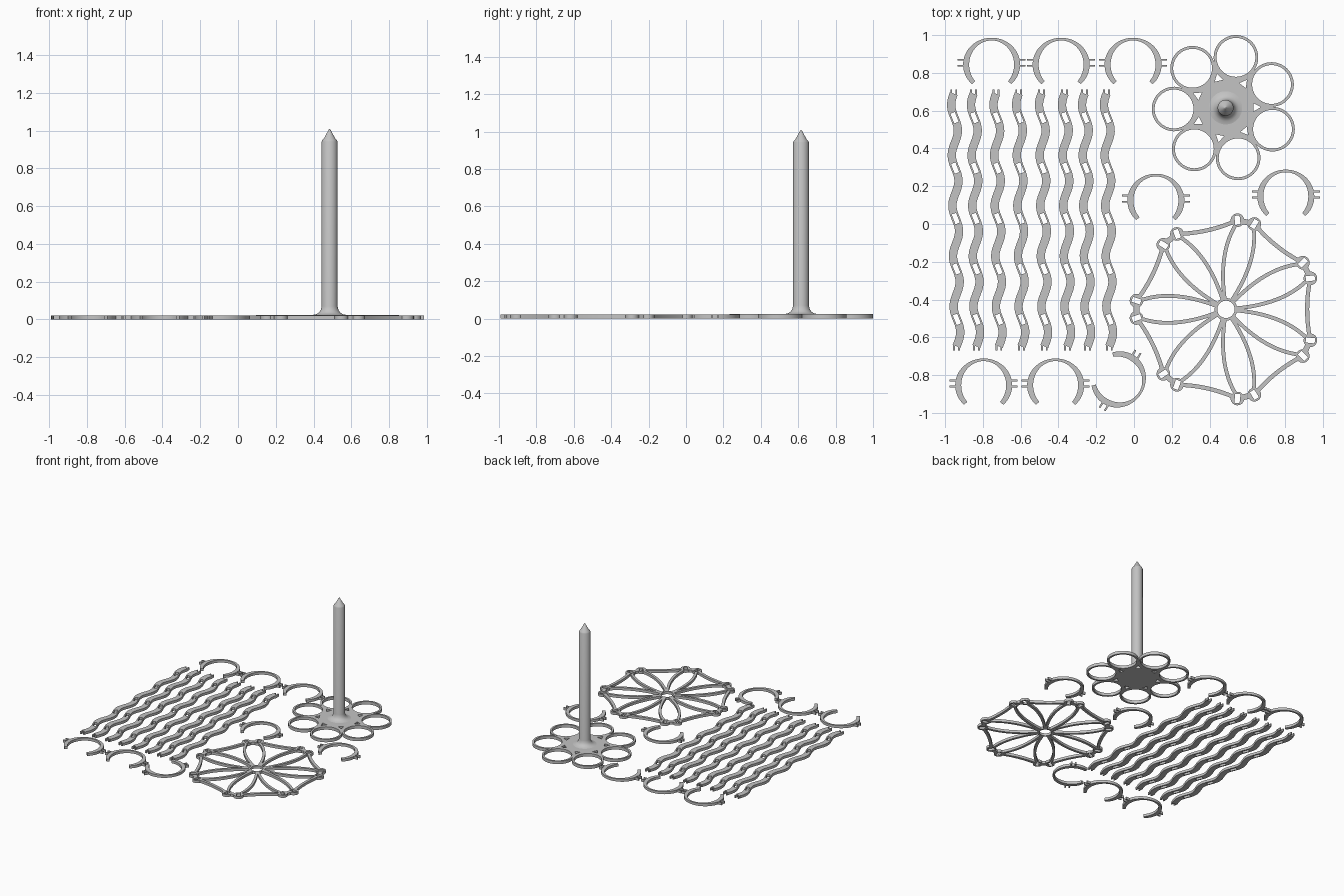
import bpy, bmesh
from math import sin, cos, pi, radians, hypot
from mathutils import Matrix, Vector

cube = bpy.data.objects.get("Cube")
if cube:
    bpy.data.objects.remove(cube, do_unlink=True)

grey = bpy.data.materials.new("light_grey")
grey.use_nodes = True
grey.diffuse_color = (0.55, 0.55, 0.55, 1)
grey.node_tree.nodes["Principled BSDF"].inputs["Base Color"].default_value = (0.55, 0.55, 0.55, 1)

THICK = 0.021
SEVENTH = 2 * pi / 7


def finish(name, bm, loc=(0, 0), turn=0.0):
    bmesh.ops.recalc_face_normals(bm, faces=bm.faces[:])
    mesh = bpy.data.meshes.new(name)
    bm.to_mesh(mesh)
    bm.free()
    mesh.materials.append(grey)
    ob = bpy.data.objects.new(name, mesh)
    bpy.context.collection.objects.link(ob)
    ob.location = (loc[0], loc[1], 0)
    ob.rotation_euler.z = turn
    bpy.ops.object.select_all(action='DESELECT')
    ob.select_set(True)
    bpy.context.view_layer.objects.active = ob
    bpy.ops.object.shade_smooth_by_angle(angle=radians(35))
    return ob


def plate(name, shapes, loc=(0, 0), turn=0.0, height=THICK):
    """Each shape is an outline followed by its holes, raised to a flat solid."""
    bm = bmesh.new()
    for loops in shapes:
        rims = ([], [])
        for loop in loops:
            low, high = [[bm.verts.new((x, y, z)) for x, y in loop] for z in (0, height)]
            for ring, edges in zip((low, high), rims):
                for i, v in enumerate(ring):
                    edges.append(bm.edges.new((ring[i - 1], v)))
            for i in range(len(loop)):
                bm.faces.new((low[i - 1], low[i], high[i], high[i - 1]))
        for edges in rims:
            bmesh.ops.triangle_fill(bm, edges=edges, use_beauty=True, normal=(0, 0, 1))
    return finish(name, bm, loc, turn)


def arc(cx, cy, r, a0, a1, n):
    return [(cx + r * cos(a0 + (a1 - a0) * i / n), cy + r * sin(a0 + (a1 - a0) * i / n))
            for i in range(n + 1)]


def circle(cx, cy, r, n=40):
    return arc(cx, cy, r, 0, 2 * pi, n)[:-1]


def spin(loop, a):
    return [(x * cos(a) - y * sin(a), x * sin(a) + y * cos(a)) for x, y in loop]


def ribbon(path, width):
    """Outline of a band along a path; width is a function of 0..1."""
    left, right = [], []
    last = len(path) - 1
    for i, (x, y) in enumerate(path):
        (ax, ay), (bx, by) = path[max(i - 1, 0)], path[min(i + 1, last)]
        d = hypot(bx - ax, by - ay)
        nx, ny = (ay - by) / d, (bx - ax) / d
        w = width(i / last) / 2
        left.append((x + nx * w, y + ny * w))
        right.append((x - nx * w, y - ny * w))
    return left + right[::-1]


def bend(p, q, r, t0=0.0, t1=1.0, n=16):
    out = []
    for i in range(n + 1):
        t = t0 + (t1 - t0) * i / n
        out.append(tuple((1 - t) ** 2 * a + 2 * t * (1 - t) * b + t * t * c
                         for a, b, c in zip(p, q, r)))
    return out


def box(cx, cy, hx, hy):
    return [(cx - hx, cy - hy), (cx + hx, cy - hy), (cx + hx, cy + hy), (cx - hx, cy + hy)]


# Base with seven cup rings around a solid middle
base_at = (0.485, 0.615)
reach, ring_out, ring_in = 0.273, 0.118, 0.103
outline, holes = [], []
for k in range(7):
    a = radians(78.4) + k * SEVENTH
    cx, cy = reach * cos(a), reach * sin(a)
    outline += arc(cx, cy, ring_out, a - radians(112), a + radians(112), 36)
    holes.append(circle(cx, cy, ring_in))
    holes.append(spin([(0.148, -0.022), (0.187, 0), (0.148, 0.022)], a + SEVENTH / 2))
plate("ring_base", [[outline] + holes], base_at, height=0.024)

# Pointed post with a flared foot
profile = [(0.088, 0.02), (0.088, 0.024), (0.07, 0.028), (0.056, 0.037), (0.047, 0.05),
           (0.042, 0.07), (0.042, 0.942), (0.038, 0.951), (0.03, 0.959), (0.004, 1.006), (0, 1.01)]
bm = bmesh.new()
verts = [bm.verts.new((r, 0, z)) for r, z in profile]
edges = [bm.edges.new(pair) for pair in zip(verts, verts[1:])]
bmesh.ops.spin(bm, geom=verts + edges, cent=(0, 0, 0), axis=(0, 0, 1), angle=2 * pi, steps=48)
bmesh.ops.remove_doubles(bm, verts=bm.verts[:], dist=0.0002)
finish("post", bm, base_at)

# Wheel: hub, seven leaf-shaped spokes, slotted lugs and inward-curving rim
shapes = [[circle(0, 0, 0.06), circle(0, 0, 0.046)]]
lug_x, lug_y = 0.474, 0.046
for k in range(7):
    a = pi + k * SEVENTH
    for s in (-1, 1):
        slot = [(x + lug_x, y + s * lug_y) for x, y in spin(box(0, 0, 0.024, 0.014), s * 0.33)]
        shapes.append([spin(circle(lug_x, s * lug_y, 0.036, 28), a), spin(slot, a)])
        arm = bend((0.05, s * 0.018), (0.28, s * 0.105), (0.446, s * 0.05))
        shapes.append([spin(ribbon(arm, lambda t: 0.02), a)])
    shapes.append([spin(box(lug_x, 0, 0.015, 0.02), a)])
    start = (lug_x, lug_y)
    end = spin([(lug_x, -lug_y)], SEVENTH)[0]
    middle = spin([(0.413, 0)], SEVENTH / 2)[0]
    shapes.append([spin(ribbon(bend(start, middle, end, 0.09, 0.91), lambda t: 0.022), a)])
plate("spoked_wheel", shapes, (0.487, -0.452))

# Wavy slats with five slots and a pair of pegs at each end
TOP, BOTTOM, FIRST_SLOT, PITCH = 0.69, -0.648, 0.563, 0.267


def wave(y):
    return (0.016 * (TOP - y) / (TOP - BOTTOM) + 0.017 * sin(2 * pi * (FIRST_SLOT - y) / PITCH), y)


def stretch(y0, y1, n):
    return [wave(y0 + (y1 - y0) * i / n) for i in range(n + 1)]


slat = [ribbon(stretch(TOP, BOTTOM, 80), lambda t: 0.044)]
for k in range(5):
    y = FIRST_SLOT - k * PITCH
    slat.append(ribbon(stretch(y + 0.026, y - 0.026, 4), lambda t: 0.025))
slat_shapes = [slat]
for y, s in ((TOP, 1), (BOTTOM, -1)):
    for side in (-0.013, 0.013):
        slat_shapes.append([box(wave(y)[0] + side, y + s * 0.006, 0.005, 0.015)])
for i, x in enumerate((-0.952, -0.847, -0.728, -0.608, -0.487, -0.365, -0.259, -0.143)):
    plate(f"wavy_slat_{i + 1}", slat_shapes, (x, 0))

# Open clips, thin at the crown, with two pegs on each side
clip_path = arc(0, 0, 0.135, radians(-45), radians(225), 48)
clip_shapes = [[ribbon(clip_path, lambda t: 0.014 + 0.018 * sin(radians(270) * (t - 0.5)) ** 2)]]
for s in (-1, 1):
    for y in (0.026, -0.006):
        clip_shapes.append([box(s * 0.158, y, 0.022, 0.005)])
clips = [(-0.754, 0.844, 0), (-0.386, 0.844, 0), (-0.005, 0.844, 0), (0.116, 0.124, 0),
         (0.804, 0.146, 0), (-0.796, -0.854, 0), (-0.415, -0.854, 0), (-0.082, -0.823, -122)]
for i, (x, y, turn) in enumerate(clips):
    plate(f"open_clip_{i + 1}", clip_shapes, (x, y), radians(turn))
